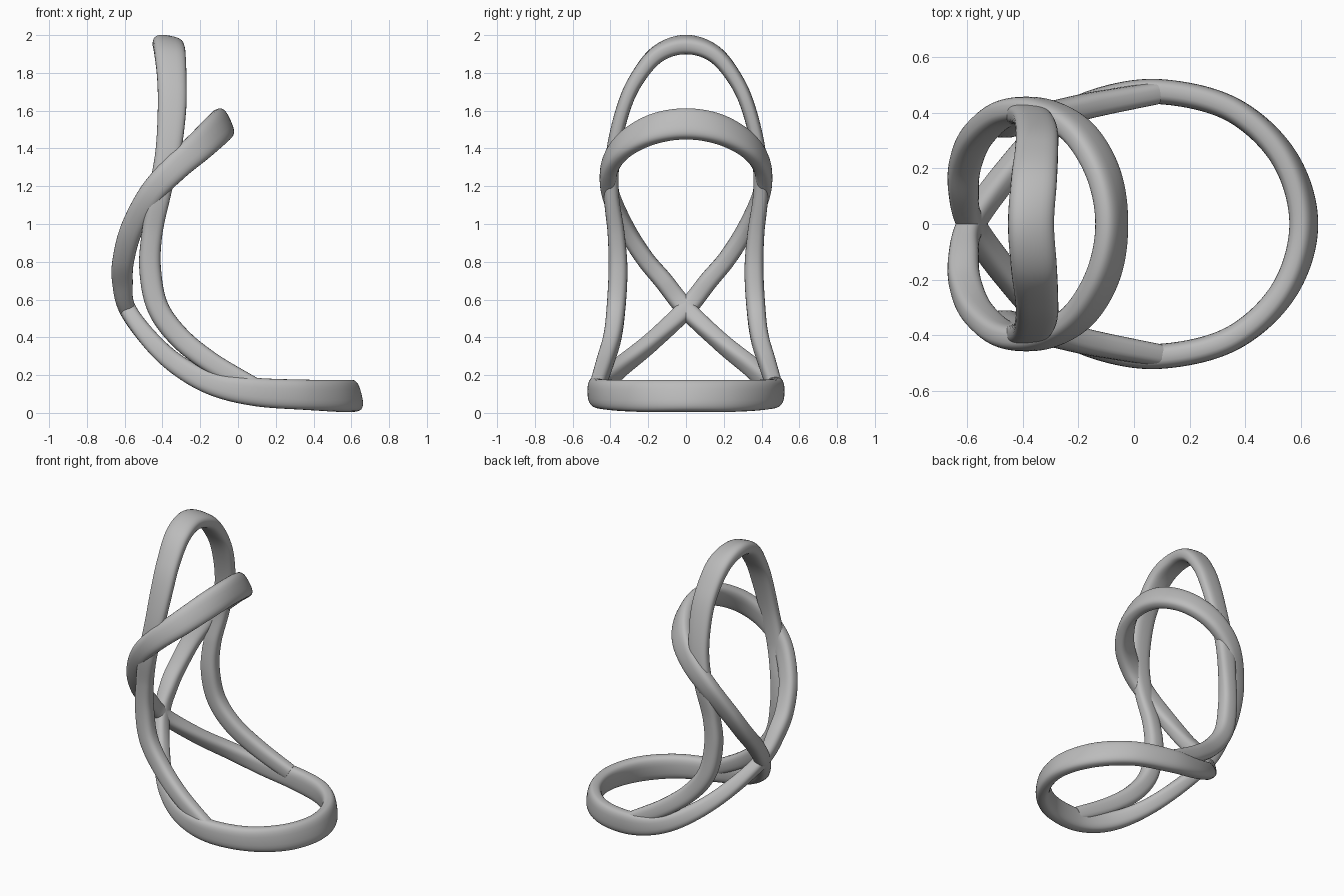
import bpy
import bmesh
import math
from mathutils import Vector

STEPS = 14    # rings between neighbouring path points
SIDES = 28    # points around the cross-section
POWER = 2.8   # superellipse exponent: rounded rectangle

default_cube = bpy.data.objects.get("Cube")
if default_cube:
    bpy.data.objects.remove(default_cube, do_unlink=True)

grey = bpy.data.materials.new("plain grey")
grey.use_nodes = True
grey_value = (.5, .5, .5, 1)
grey.diffuse_color = grey_value
grey.node_tree.nodes["Principled BSDF"].inputs["Base Color"].default_value = grey_value


def mirrored(row):
    """Reflect one path point to the other side of the symmetry plane."""
    return (row[0], -row[1]) + tuple(row[2:])


def blend(a, b, c, d, t):
    """Catmull-Rom interpolation and its slope for one number."""
    k1, k2, k3 = c - a, 2 * a - 5 * b + 4 * c - d, 3 * b - a - 3 * c + d
    value = b + (k1 * t + k2 * t * t + k3 * t ** 3) / 2
    slope = (k1 + 2 * k2 * t + 3 * k3 * t * t) / 2
    return value, slope


def sample_path(rows, closed):
    """Return smooth samples as (position, tangent, tilt, width, thickness)."""
    count = len(rows)

    def pick(i):
        return rows[i % count] if closed else rows[max(0, min(count - 1, i))]

    samples = []
    for i in range(count if closed else count - 1):
        for step in range(STEPS):
            near = [pick(i + j) for j in (-1, 0, 1, 2)]
            pairs = [blend(*numbers, step / STEPS) for numbers in zip(*near)]
            position = Vector([p[0] for p in pairs[:3]])
            tangent = Vector([p[1] for p in pairs[:3]]).normalized()
            samples.append((position, tangent) + tuple(p[0] for p in pairs[3:]))
    return samples


def rounded(value):
    return math.copysign(abs(value) ** (2 / POWER), value)


def sweep(name, rows, closed):
    """Sweep a rounded rectangular section along a path."""
    bm = bmesh.new()
    rings = []
    for position, tangent, tilt, width, thickness in sample_path(rows, closed):
        angle = math.radians(tilt)
        wide = Vector((math.cos(angle), 0, math.sin(angle)))
        wide = (wide - tangent * wide.dot(tangent)).normalized()
        thin = tangent.cross(wide)
        ring = []
        for s in range(SIDES):
            turn = math.tau * s / SIDES
            offset = (wide * rounded(math.cos(turn)) * width
                      + thin * rounded(math.sin(turn)) * thickness) / 2
            ring.append(bm.verts.new(position + offset))
        rings.append(ring)
    for i in range(len(rings) if closed else len(rings) - 1):
        low, high = rings[i], rings[(i + 1) % len(rings)]
        for s in range(SIDES):
            n = (s + 1) % SIDES
            bm.faces.new((low[s], low[n], high[n], high[s]))
    if not closed:
        bm.faces.new(rings[0])
        bm.faces.new(rings[-1])
    bmesh.ops.recalc_face_normals(bm, faces=bm.faces)
    mesh = bpy.data.meshes.new(name)
    bm.to_mesh(mesh)
    bm.free()
    mesh.materials.append(grey)
    obj = bpy.data.objects.new(name, mesh)
    bpy.context.collection.objects.link(obj)
    bpy.ops.object.select_all(action="DESELECT")
    obj.select_set(True)
    bpy.context.view_layer.objects.active = obj
    bpy.ops.object.shade_smooth_by_angle(angle=math.radians(40))
    return obj


# Path rows: x, y, z, tilt of the wide side in degrees, width, thickness
# Floor ring, running back and up to the crossing
floor_half = [
    (.61, 0, .09, 104, .17, .09),
    (.54, .237, .09, 100, .17, .09),
    (.355, .41, .096, 94, .16, .09),
    (.1, .475, .11, 88, .15, .09),
    (-.12, .445, .15, 75, .125, .09),
    (-.3, .35, .24, 58, .11, .09),
    (-.45, .19, .37, 42, .1, .09),
    (-.585, 0, .55, 15, .09, .1),
]
# Upper ring, from the crossing up to its front tip
upper_half = [
    (-.612, .12, .7, 0, .11, .1),
    (-.605, .22, .82, -8, .115, .095),
    (-.56, .32, .98, -25, .12, .09),
    (-.46, .4, 1.16, -38, .13, .09),
    (-.33, .405, 1.3, -46, .145, .09),
    (-.2, .33, 1.415, -52, .16, .09),
    (-.11, .18, 1.5, -60, .17, .09),
    (-.08, 0, 1.53, -66, .17, .09),
]
# Tall rear arch, from its crown down into the floor ring
arch_half = [
    (-.37, 0, 1.95, -10, .165, .095),
    (-.36, .15, 1.9, -6, .165, .09),
    (-.35, .265, 1.76, -2, .155, .08),
    (-.35, .335, 1.6, 0, .15, .075),
    (-.37, .385, 1.38, 8, .135, .075),
    (-.415, .395, 1.16, 14, .12, .08),
    (-.455, .37, .95, 8, .11, .09),
    (-.465, .36, .76, -5, .115, .1),
    (-.425, .37, .56, 25, .115, .1),
    (-.31, .39, .4, 45, .115, .095),
    (-.14, .43, .265, 56, .11, .09),
    (.08, .47, .14, 65, .1, .08),
]

half_loop = floor_half + [mirrored(r) for r in upper_half]
other_half = [mirrored(r) for r in reversed(half_loop[1:-1])]
sweep("crossed_loop", half_loop + other_half, True)
sweep("rear_arch", [mirrored(r) for r in reversed(arch_half[1:])] + arch_half, False)
